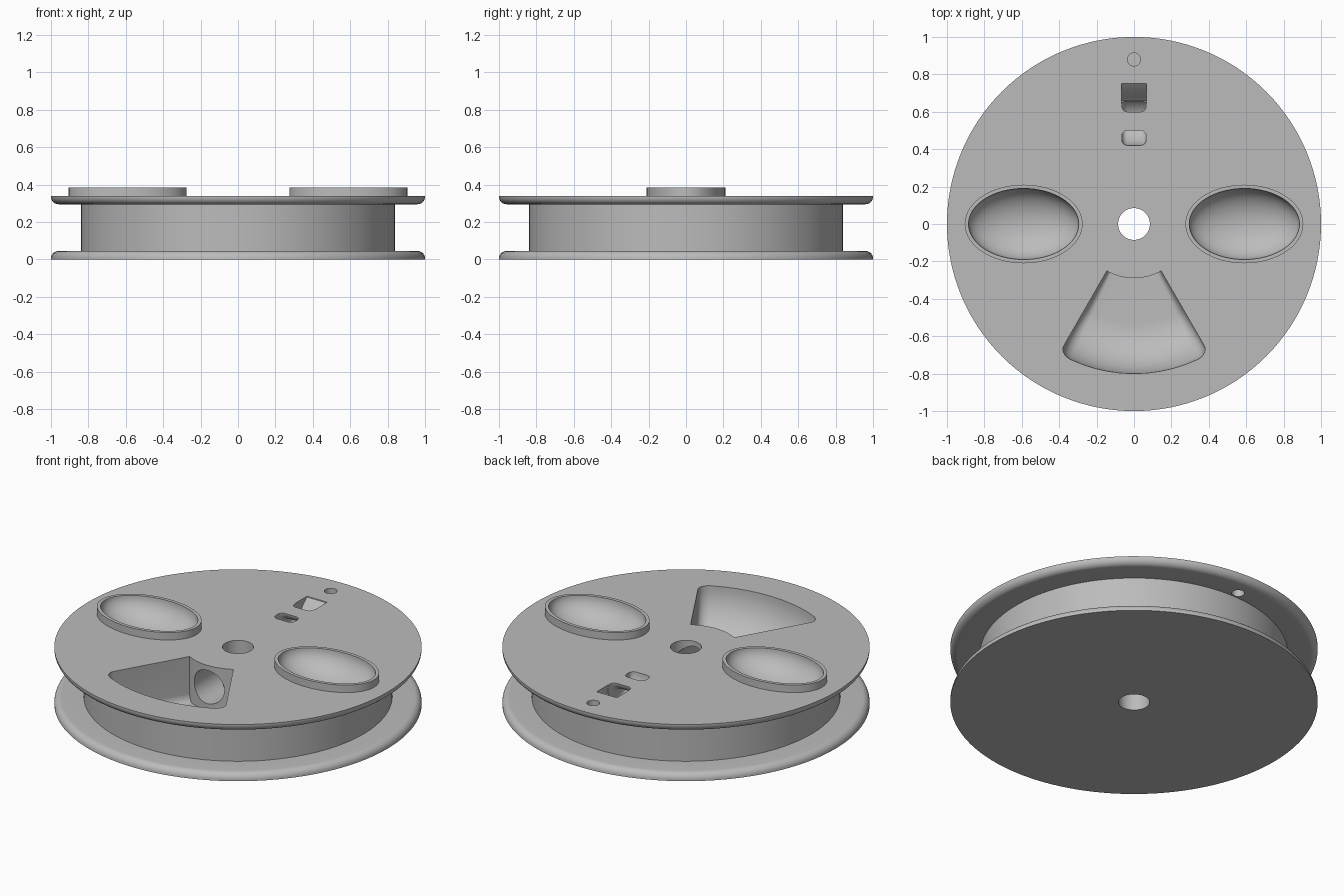
import bpy, bmesh
from math import sin, cos, pi, radians
from mathutils import Matrix

old = bpy.data.objects.get("Cube")
if old:
    bpy.data.objects.remove(old, do_unlink=True)

TOP = 0.34       # upper face of the reel
RIM = 0.385      # upper face of the raised oval rims

grey = bpy.data.materials.new("plain_grey")
grey.use_nodes = True
grey.diffuse_color = (0.5, 0.5, 0.5, 1)
grey.node_tree.nodes["Principled BSDF"].inputs["Base Color"].default_value = (0.5, 0.5, 0.5, 1)


def finish(name, bm):
    bmesh.ops.recalc_face_normals(bm, faces=bm.faces)
    mesh = bpy.data.meshes.new(name)
    bm.to_mesh(mesh)
    bm.free()
    mesh.materials.append(grey)
    obj = bpy.data.objects.new(name, mesh)
    bpy.context.collection.objects.link(obj)
    return obj


def loft(name, rings, closed=False):
    """Join equal closed rings of points; cap the ends unless closed."""
    bm = bmesh.new()
    loops = [[bm.verts.new(p) for p in ring] for ring in rings]
    n = len(loops[0])
    pairs = list(zip(loops, loops[1:]))
    if closed:
        pairs.append((loops[-1], loops[0]))
    else:
        bm.faces.new(loops[0])
        bm.faces.new(loops[-1])
    for a, b in pairs:
        for i in range(n):
            j = (i + 1) % n
            bm.faces.new((a[i], a[j], b[j], b[i]))
    return finish(name, bm)


def cylinder(name, centre, rx, ry, depth, along_y=False):
    bm = bmesh.new()
    bmesh.ops.create_cone(bm, cap_ends=True, segments=64, radius1=1, radius2=1, depth=depth)
    bmesh.ops.scale(bm, vec=(rx, ry, 1), verts=bm.verts)
    if along_y:
        bmesh.ops.rotate(bm, matrix=Matrix.Rotation(pi / 2, 3, 'X'), verts=bm.verts)
    bmesh.ops.translate(bm, vec=centre, verts=bm.verts)
    return finish(name, bm)


def cut(obj, cutter):
    mod = obj.modifiers.new("cut", 'BOOLEAN')
    mod.operation = 'DIFFERENCE'
    mod.solver = 'EXACT'
    mod.object = cutter
    bpy.context.view_layer.objects.active = obj
    bpy.ops.object.modifier_apply(modifier=mod.name)


def arc(cx, cy, r, start, end, steps):
    angles = [radians(start + (end - start) * i / steps) for i in range(steps + 1)]
    return [(cx + r * cos(a), cy + r * sin(a)) for a in angles]


# Reel: two flanges with rounded inner edges, a drum and a centre bore
profile = [(0.085, 0), (1, 0)]
profile += arc(0.96, 0.005, 0.04, 0, 90, 8)[1:]
profile += [(0.84, 0.045), (0.84, 0.295)]
profile += arc(0.96, 0.335, 0.04, -90, 0, 8)
profile += [(1, TOP), (0.085, TOP)]
SEG = 128
reel = loft("reel_body", [[(r * cos(2 * pi * k / SEG), r * sin(2 * pi * k / SEG), z)
                           for r, z in profile] for k in range(SEG)], closed=True)
cutters = []


# Fan-shaped pocket: sector with a swept outer wall and filleted sides
def pocket_ring(angle, inset):
    pts = [(0.29, 0.4), (0.29, 0.07 + inset)]
    pts += arc(0.53, TOP, 0.27 - inset, -90, 0, 14)
    pts += [(0.8 - inset, 0.4)]
    a = radians(angle - 90)
    return [(r * cos(a), r * sin(a), z) for r, z in pts]


side = [(30 - 5 * (1 - cos(q)), 0.05 * (1 - sin(q)))
        for q in (pi / 2 * k / 8 for k in range(9))]
middle = [(a, 0) for a in range(-20, 25, 5)]
stations = [(-a, d) for a, d in side] + middle + side[::-1]
cutters.append(loft("pocket_cutter", [pocket_ring(a, d) for a, d in stations]))

# Round passage from the pocket into the bore
cutters.append(cylinder("passage_cutter", (0, -0.18, 0.21), 0.1, 0.1, 0.36, along_y=True))

# Small round hole through the upper flange
cutters.append(cylinder("pin_hole_cutter", (0, 0.88, TOP), 0.035, 0.035, 0.2))

# Curved threading channel between the two slots
w, near, far, c = 0.065, 0.05, 0.13, 0.03
section = (arc(w - c, far - c, c, 0, 90, 5) + arc(c - w, far - c, c, 90, 180, 5)
           + arc(c - w, near + c, c, 180, 270, 5) + arc(w - c, near + c, c, 270, 360, 5))
cutters.append(loft("channel_cutter", [
    [(x, 0.55 + r * cos(a), TOP + 0.005 + r * sin(a)) for x, r in section]
    for a in (pi + pi * k / 20 for k in range(21))]))

# Ramp leading down into the outer slot
ramp = [(0.64, 0.36), (0.755, 0.36), (0.75, 0.335), (0.71, 0.3), (0.68, 0.26), (0.66, 0.24)]
cutters.append(loft("ramp_cutter", [[(x, y, z) for y, z in ramp] for x in (-0.067, 0.067)]))

# Oval dishes with raised rims
for name, x in (("left", 0.59), ("right", -0.59)):
    rim = cylinder(name + "_dish_rim", (x, 0, (TOP + RIM) / 2), 0.315, 0.21, RIM - TOP)
    bm = bmesh.new()
    bmesh.ops.create_uvsphere(bm, u_segments=64, v_segments=32, radius=1)
    bmesh.ops.scale(bm, vec=(0.295, 0.19, 0.14), verts=bm.verts)
    bmesh.ops.translate(bm, vec=(x, 0, RIM + 0.001), verts=bm.verts)
    bowl = finish(name + "_bowl_cutter", bm)
    cut(rim, bowl)
    cutters.append(bowl)

for cutter in cutters:
    cut(reel, cutter)
for cutter in cutters:
    bpy.data.objects.remove(cutter, do_unlink=True)

# Smooth round surfaces, keep edges sharp
for obj in bpy.context.scene.objects:
    obj.select_set(obj.type == 'MESH')
bpy.context.view_layer.objects.active = reel
bpy.ops.object.shade_smooth_by_angle(angle=radians(30))
